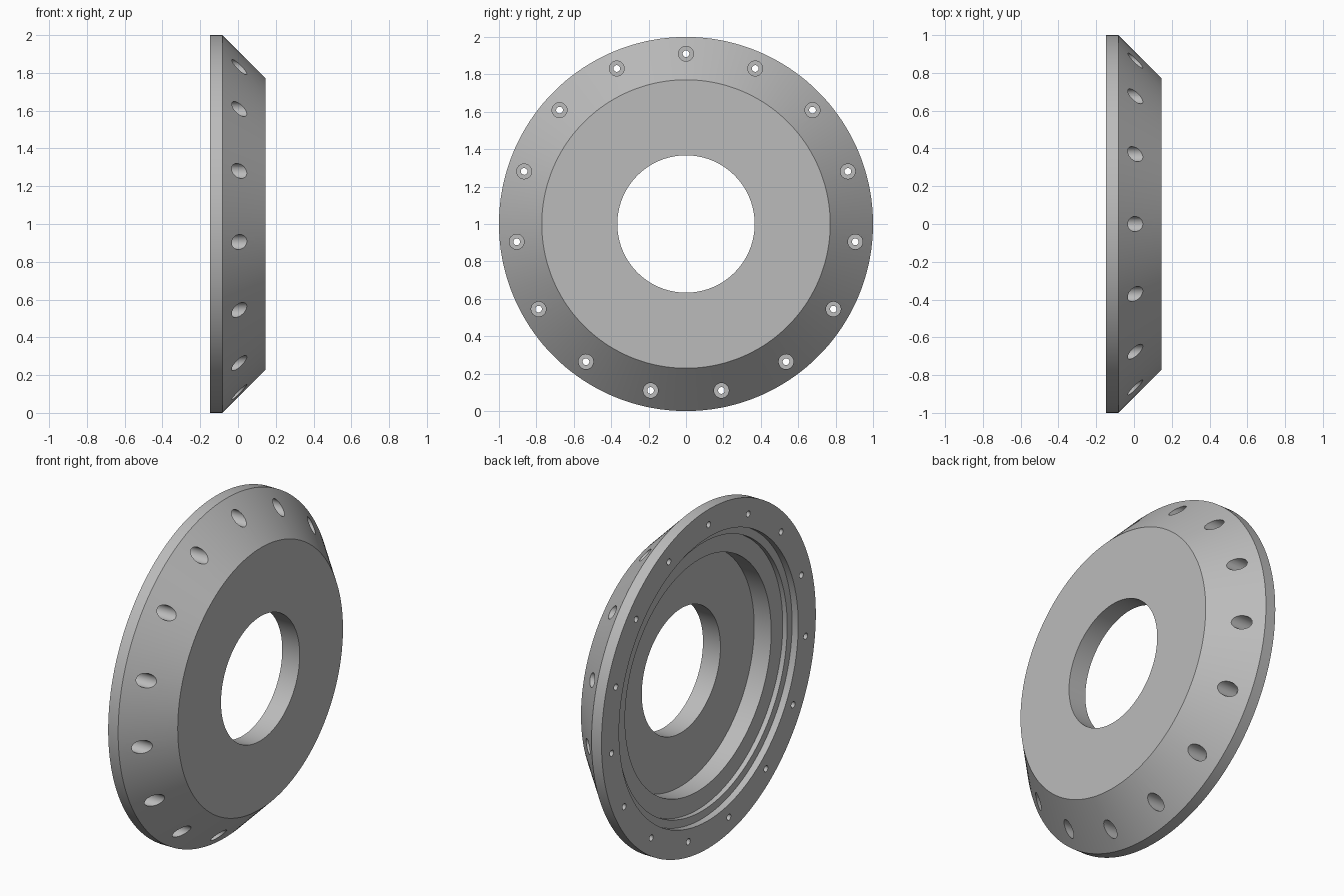
import bpy, bmesh, math
from mathutils import Matrix, Vector

cube = bpy.data.objects.get("Cube")
if cube:
    bpy.data.objects.remove(cube, do_unlink=True)


def lathe(bm, profile, steps, closed, centre=(0, 0, 0)):
    """Turn a profile of (x, radius) points about an axis along x."""
    part = bmesh.new()
    verts = [part.verts.new((x, 0, r)) for x, r in profile]
    pairs = list(zip(verts, verts[1:]))
    if closed:
        pairs.append((verts[-1], verts[0]))
    edges = [part.edges.new(p) for p in pairs]
    bmesh.ops.spin(part, geom=verts + edges, cent=(0, 0, 0), axis=(1, 0, 0),
                   angle=math.tau, steps=steps, use_duplicate=False)
    bmesh.ops.remove_doubles(part, verts=part.verts, dist=1e-4)
    bmesh.ops.recalc_face_normals(part, faces=part.faces)
    bmesh.ops.transform(part, matrix=Matrix.Translation(centre), verts=part.verts)
    mesh = bpy.data.meshes.new("turned_part")
    part.to_mesh(mesh)
    part.free()
    bm.from_mesh(mesh)
    bpy.data.meshes.remove(mesh)


def make_object(name, bm):
    mesh = bpy.data.meshes.new(name)
    bm.to_mesh(mesh)
    bm.free()
    obj = bpy.data.objects.new(name, mesh)
    bpy.context.collection.objects.link(obj)
    return obj


BACK, RIM, FRONT = -0.148, -0.083, 0.146
CENTRE = Vector((0, 0, 1))

# Flange body: rim, cone, front face, bore and stepped rear recess
bm = bmesh.new()
lathe(bm, [(BACK, 1.0), (RIM, 1.0), (FRONT, 0.771), (FRONT, 0.367),
           (0.032, 0.367), (0.032, 0.682), (-0.079, 0.682),
           (-0.079, 0.79), (-0.108, 0.79), (-0.108, 0.836), (BACK, 0.836)],
      180, True, CENTRE)
flange = make_object("flange_body", bm)

# Ring of counterbored bolt holes
HOLES, PITCH = 15, 0.91
bm = bmesh.new()
for i in range(HOLES):
    a = math.tau * i / HOLES
    spot = CENTRE + PITCH * Vector((0, math.sin(a), math.cos(a)))
    lathe(bm, [(-0.3, 0), (-0.3, 0.018), (RIM, 0.018), (RIM, 0.04),
               (0.3, 0.04), (0.3, 0)], 24, False, spot)
cutter = make_object("bolt_hole_cutter", bm)
cutter.hide_render = True

# Cut the holes
cut = flange.modifiers.new("bolt_holes", 'BOOLEAN')
cut.operation = 'DIFFERENCE'
cut.solver = 'EXACT'
cut.object = cutter
bpy.ops.object.select_all(action='DESELECT')
flange.select_set(True)
bpy.context.view_layer.objects.active = flange
bpy.ops.object.modifier_apply(modifier=cut.name)
bpy.data.objects.remove(cutter, do_unlink=True)

# Grey metal
grey = bpy.data.materials.new("plain_grey")
grey.use_nodes = True
colour = (0.5, 0.5, 0.5, 1)
grey.diffuse_color = colour
grey.node_tree.nodes["Principled BSDF"].inputs["Base Color"].default_value = colour
flange.data.materials.clear()
flange.data.materials.append(grey)

bpy.ops.object.shade_smooth_by_angle(angle=math.radians(30))
